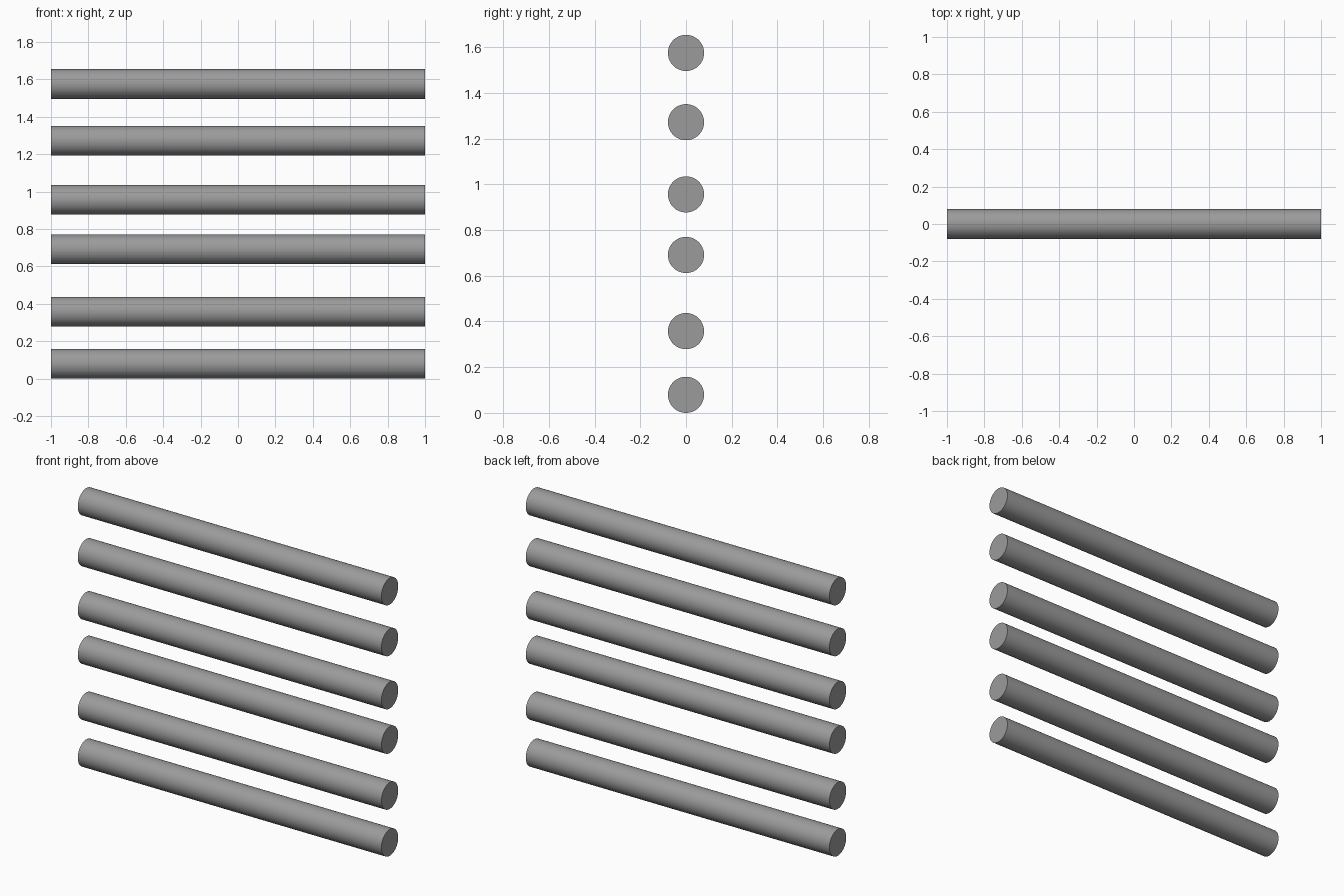
import bpy
import math

if "Cube" in bpy.data.objects:
    bpy.data.objects.remove(bpy.data.objects["Cube"])

RADIUS = 0.079
LENGTH = 2.0
HEIGHTS = [0.079, 0.358, 0.691, 0.956, 1.272, 1.575]

# Dark grey finish
grey = bpy.data.materials.new("dark_grey")
grey.diffuse_color = (0.33, 0.33, 0.33, 1)
grey.use_nodes = True
grey.node_tree.nodes["Principled BSDF"].inputs["Base Color"].default_value = grey.diffuse_color


def add_bar(name, z):
    # Round horizontal bar with flat faces and capped ends, lying along x
    bpy.ops.mesh.primitive_cylinder_add(
        vertices=64, radius=RADIUS, depth=LENGTH,
        location=(0, 0, z), rotation=(0, math.pi / 2, 0))
    bar = bpy.context.object
    bar.name = name
    bar.data.materials.append(grey)


# Stack of unevenly spaced bars, bottom to top
for i, z in enumerate(HEIGHTS, 1):
    add_bar(f"horizontal_bar_{i}", z)
